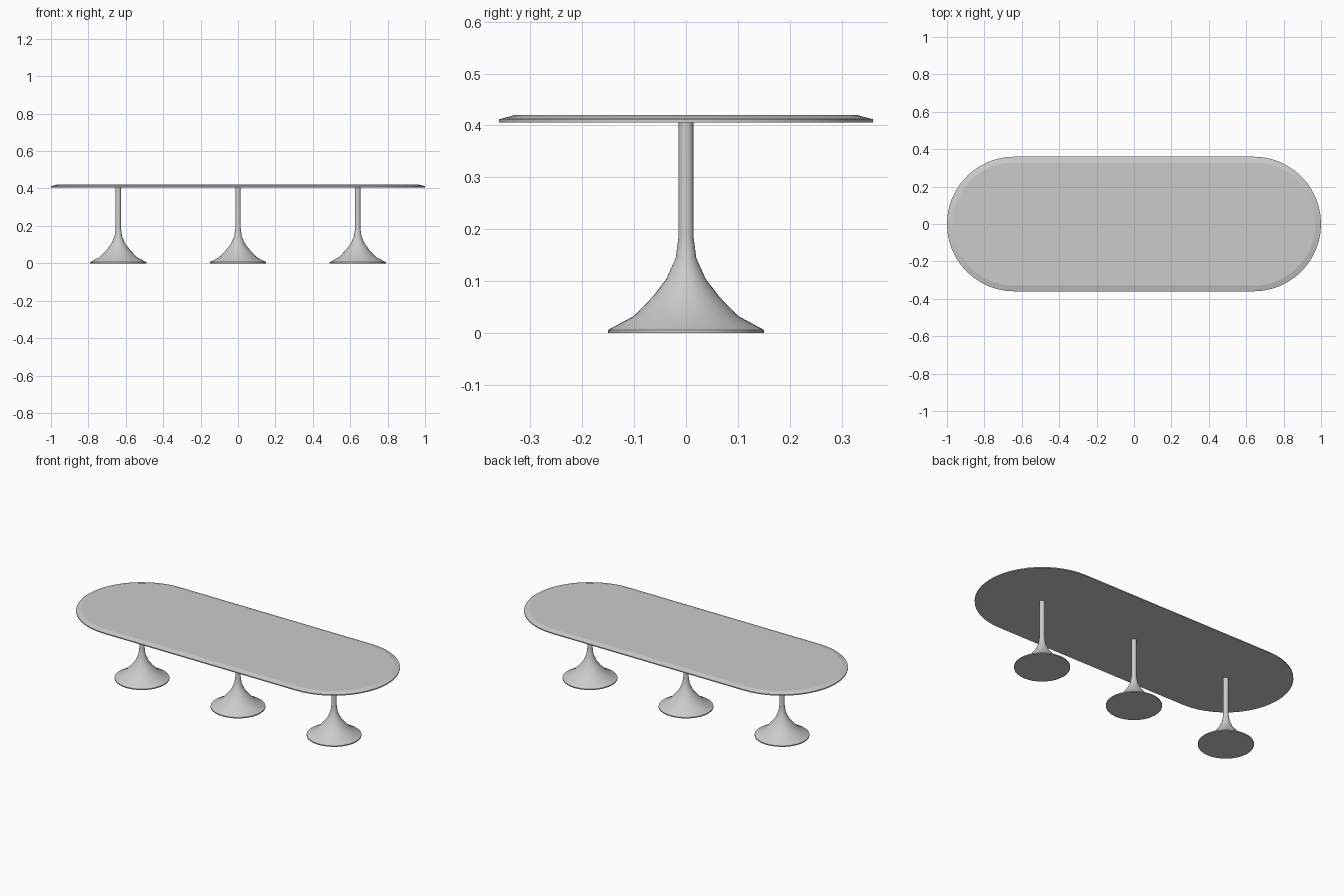
import bpy, bmesh
from math import sin, cos, pi, radians

if "Cube" in bpy.data.objects:
    bpy.data.objects.remove(bpy.data.objects["Cube"])

LEG_X = 0.64      # pedestal spacing, also the centre of the rounded ends
TOP_Z = 0.42


def finish(name, bm, angle=30):
    bmesh.ops.recalc_face_normals(bm, faces=bm.faces)
    mesh = bpy.data.meshes.new(name)
    bm.to_mesh(mesh)
    bm.free()
    obj = bpy.data.objects.new(name, mesh)
    bpy.context.collection.objects.link(obj)
    bpy.ops.object.select_all(action='DESELECT')
    obj.select_set(True)
    bpy.context.view_layer.objects.active = obj
    bpy.ops.object.shade_smooth_by_angle(angle=radians(angle))
    return obj


def loft(bm, loops):
    """Bridge matching vertex rings and cap both ends."""
    rings = [[bm.verts.new(p) for p in loop] for loop in loops]
    n = len(rings[0])
    for a, b in zip(rings, rings[1:]):
        for i in range(n):
            j = (i + 1) % n
            bm.faces.new((a[i], a[j], b[j], b[i]))
    bm.faces.new(rings[0])
    bm.faces.new(rings[-1])


def stadium(r, z, steps=24):
    pts = []
    for cx, start in ((LEG_X, -pi / 2), (-LEG_X, pi / 2)):
        for i in range(steps + 1):
            a = start + pi * i / steps
            pts.append((cx + r * cos(a), r * sin(a), z))
    return pts


def circle(x, r, z, n=32):
    return [(x + r * cos(2 * pi * i / n), r * sin(2 * pi * i / n), z) for i in range(n)]


# Tabletop: thin rounded slab with a shallow bevel on the upper edge
bm = bmesh.new()
loft(bm, [stadium(r, z) for r, z in ((0.36, 0.406), (0.36, 0.412), (0.33, TOP_Z))])
finish("tabletop", bm, 12)

# Trumpet-shaped pedestals
profile = [(0.15, 0), (0.15, 0.006), (0.10, 0.033), (0.064, 0.07), (0.038, 0.104),
           (0.02, 0.144), (0.0145, 0.185), (0.0145, 0.407)]
for name, x in (("left", -LEG_X), ("middle", 0), ("right", LEG_X)):
    bm = bmesh.new()
    loft(bm, [circle(x, r, z) for r, z in profile])
    finish(name + "_pedestal", bm)
